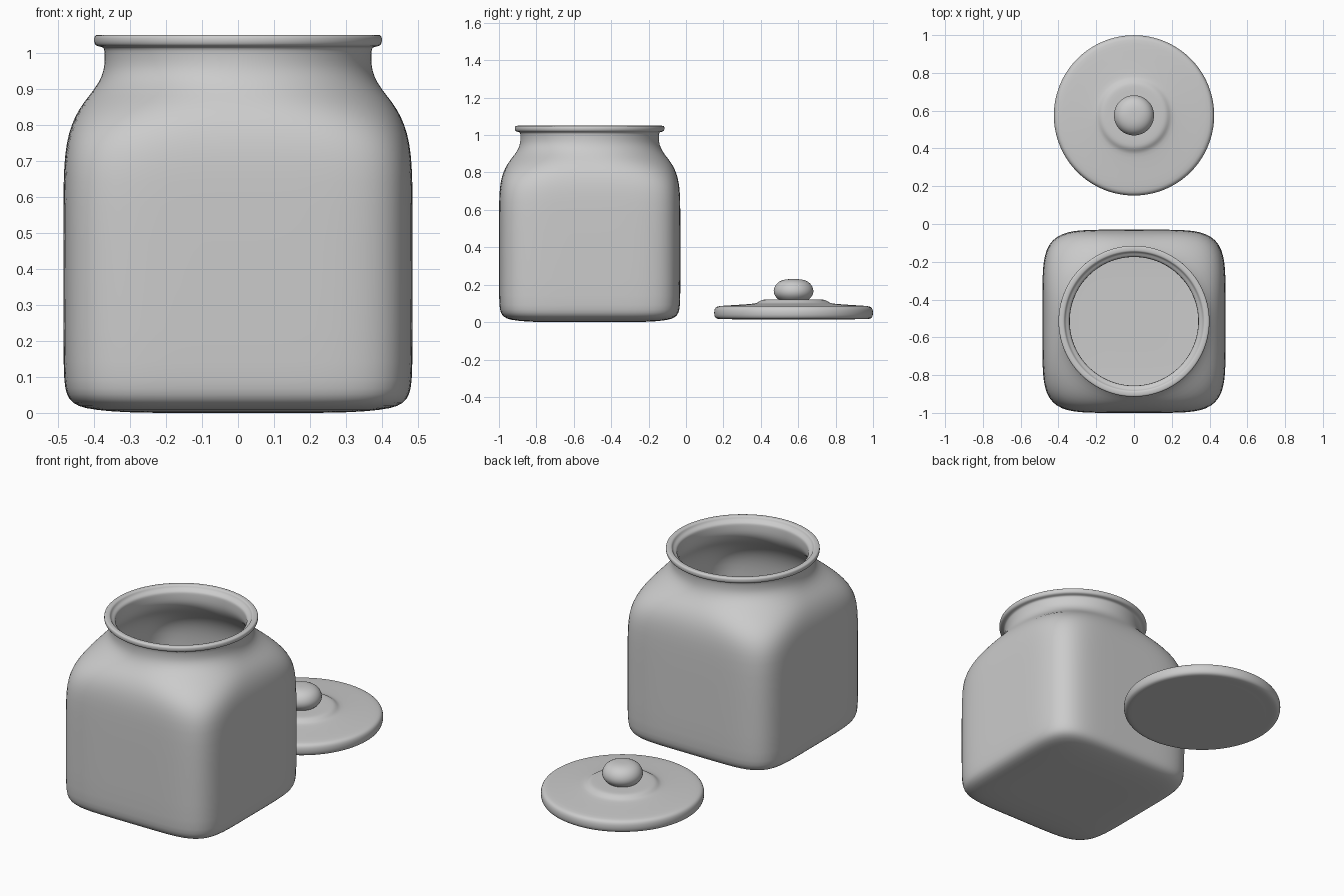
import bpy, bmesh, math

SEGS = 64


def loft(name, rows, center_y):
    """Skin rings given as (half width, z, squareness); exponent 2 is a circle."""
    bm = bmesh.new()
    rings = []
    for row in rows:
        h, z = row[:2]
        n = row[2] if len(row) > 2 else 2
        ring = []
        for i in range(SEGS):
            a = 2 * math.pi * i / SEGS
            c, s = math.cos(a), math.sin(a)
            r = h / (abs(c) ** n + abs(s) ** n) ** (1 / n)
            ring.append(bm.verts.new((r * c, r * s, z)))
        rings.append(ring)
    for a, b in zip(rings, rings[1:]):
        for i in range(SEGS):
            j = (i + 1) % SEGS
            bm.faces.new((a[i], a[j], b[j], b[i]))
    # Close both ends with a fan to the centre
    for ring in (rings[0], rings[-1]):
        mid = bm.verts.new((0, 0, ring[0].co.z))
        for i in range(SEGS):
            bm.faces.new((ring[i], ring[(i + 1) % SEGS], mid))
    bmesh.ops.recalc_face_normals(bm, faces=bm.faces)
    for f in bm.faces:
        f.smooth = True
    mesh = bpy.data.meshes.new(name)
    bm.to_mesh(mesh)
    bm.free()
    obj = bpy.data.objects.new(name, mesh)
    bpy.context.collection.objects.link(obj)
    obj.location.y = center_y
    mod = obj.modifiers.new("smooth", 'SUBSURF')
    mod.levels = mod.render_levels = 1
    return obj


# Jar outside: rounded-square body blending into a round neck
outer = [
    (0.15, 0.0, 4), (0.30, 0.0, 5), (0.40, 0.008, 5.5), (0.445, 0.018, 6),
    (0.470, 0.037, 6), (0.480, 0.065, 6), (0.485, 0.11, 6), (0.485, 0.35, 6),
    (0.485, 0.60, 6), (0.483, 0.69, 5.6), (0.476, 0.75, 4.9), (0.463, 0.80, 4),
    (0.441, 0.845, 3.1), (0.414, 0.88, 2.5), (0.387, 0.915, 2.15),
    (0.373, 0.95), (0.370, 0.98), (0.371, 1.008),
]
# Rolled lip
lip = [
    (0.375, 1.016), (0.392, 1.018), (0.400, 1.024), (0.401, 1.042),
    (0.397, 1.049), (0.388, 1.05), (0.374, 1.05), (0.368, 1.046),
    (0.364, 1.034), (0.350, 1.028), (0.342, 1.02),
]
# Jar inside wall, following the outside down to the floor
inner = [(h - 0.03, z, n) for h, z, n in
         [(r + (2,))[:3] for r in outer[:5:-1]]]
floor = [(0.450, 0.075, 6), (0.435, 0.05, 6), (0.40, 0.038, 5.5),
         (0.30, 0.03, 5), (0.15, 0.03, 4)]
loft("jar_body", outer + lip + inner + floor, -0.515)

# Lid plate with rolled edge and raised centre
loft("lid", [
    (0.20, 0.015), (0.345, 0.015), (0.355, 0.016), (0.39, 0.015),
    (0.412, 0.017), (0.423, 0.028), (0.426, 0.05), (0.423, 0.072),
    (0.412, 0.083), (0.39, 0.087), (0.30, 0.092), (0.215, 0.098),
    (0.195, 0.102), (0.180, 0.114), (0.165, 0.120), (0.14, 0.121),
    (0.08, 0.121),
], 0.575)

# Lid knob
loft("lid_knob", [
    (0.05, 0.112), (0.075, 0.116), (0.085, 0.125), (0.099, 0.138),
    (0.107, 0.157), (0.106, 0.178), (0.096, 0.200), (0.078, 0.217),
    (0.052, 0.227), (0.025, 0.230),
], 0.575)
